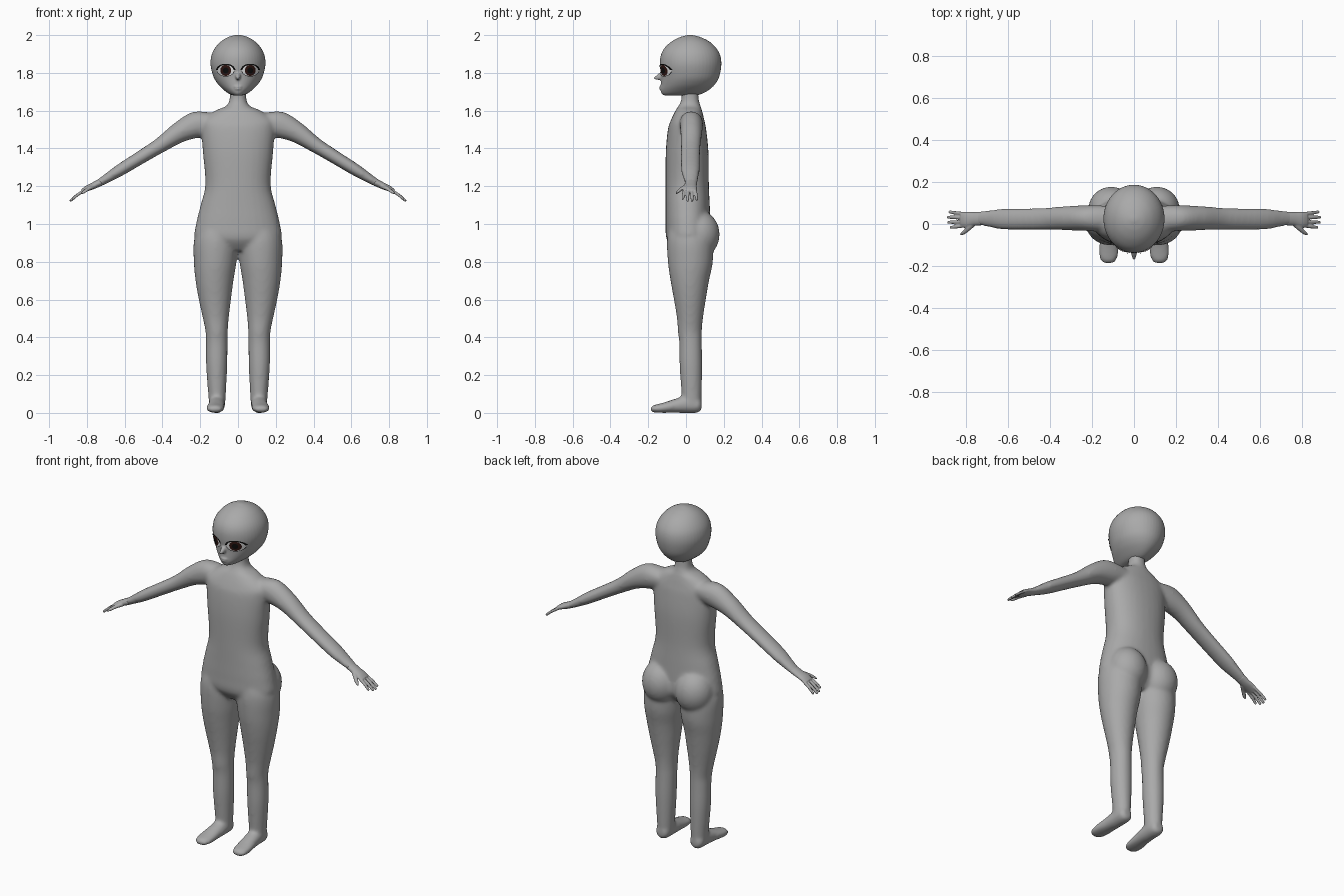
import bpy
import bmesh
from math import sin, cos, pi, radians
from mathutils import Vector
from mathutils.bvhtree import BVHTree

if "Cube" in bpy.data.objects:
    bpy.data.objects.remove(bpy.data.objects["Cube"], do_unlink=True)

X, Y, Z = Vector((1, 0, 0)), Vector((0, 1, 0)), Vector((0, 0, 1))


def material(name, color, rough=0.6):
    m = bpy.data.materials.new(name)
    m.use_nodes = True
    m.diffuse_color = (*color, 1)
    bsdf = m.node_tree.nodes["Principled BSDF"]
    bsdf.inputs["Base Color"].default_value = (*color, 1)
    bsdf.inputs["Roughness"].default_value = rough
    return m


SKIN = material("clay grey", (0.4, 0.4, 0.4))
WHITE = material("eye white", (0.8, 0.8, 0.8))
BROWN = material("iris brown", (0.03, 0.008, 0.006))
BLACK = material("lash black", (0.004, 0.004, 0.004))


def smooth_stations(st, steps=5):
    """Catmull-Rom curve through the stations."""
    out = []
    for i in range(len(st) - 1):
        quad = (st[max(i - 1, 0)], st[i], st[i + 1], st[min(i + 2, len(st) - 1)])
        for k in range(steps):
            t = k / steps
            out.append([b + 0.5 * t * (c - a + t * (2*a - 5*b + 4*c - d + t * (3*(b - c) + d - a)))
                        for a, b, c, d in zip(*quad)])
    return out + [list(st[-1])]


def loft(bm, stations, u, v, mirror=False, power=1.0, sides=32):
    """Closed skin over rings (cx, cy, cz, half size on u, half size on v)."""
    for side in ((1, -1) if mirror else (1,)):
        rings = []
        for cx, cy, cz, a, b in smooth_stations(stations):
            ring = []
            for i in range(sides):
                t = 2 * pi * i / sides
                c, s = cos(t), sin(t)
                c = abs(c) ** power * (1 if c > 0 else -1)
                s = abs(s) ** power * (1 if s > 0 else -1)
                p = Vector((cx, cy, cz)) + u * (a * c) + v * (b * s)
                p.x *= side
                ring.append(bm.verts.new(p))
            rings.append(ring)
        for r, q in zip(rings, rings[1:]):
            for i in range(sides):
                j = (i + 1) % sides
                bm.faces.new((r[i], r[j], q[j], q[i]))
        bm.faces.new(rings[0])
        bm.faces.new(rings[-1])


def slab(z, x0, x1, front, back):
    """Horizontal ring from its extents."""
    return ((x0 + x1) / 2, (front + back) / 2, z, (x1 - x0) / 2, (back - front) / 2)


def add_object(name, bm, mat):
    mesh = bpy.data.meshes.new(name)
    bm.to_mesh(mesh)
    bm.free()
    mesh.materials.append(mat)
    for p in mesh.polygons:
        p.use_smooth = True
    obj = bpy.data.objects.new(name, mesh)
    bpy.context.collection.objects.link(obj)
    return obj


def blended(name, bm, voxel, rounds):
    """Fuse overlapping parts into one soft skin."""
    bmesh.ops.recalc_face_normals(bm, faces=bm.faces)
    obj = add_object(name, bm, SKIN)
    rm = obj.modifiers.new("fuse", "REMESH")
    rm.mode = "VOXEL"
    rm.voxel_size = voxel
    rm.use_smooth_shade = True
    sm = obj.modifiers.new("soften", "SMOOTH")
    sm.factor, sm.iterations = 0.5, rounds
    return obj


# Body: torso with neck
bm = bmesh.new()
torso = [(1.73, .043, -.025, .063), (1.66, .045, -.025, .068), (1.625, .062, -.04, .077),
         (1.6, .12, -.056, .085), (1.55, .19, -.08, .097), (1.5, .195, -.096, .107),
         (1.38, .186, -.107, .119), (1.21, .173, -.108, .121), (1.1, .198, -.108, .126),
         (1.0, .222, -.108, .13), (.92, .225, -.103, .13), (.86, .13, -.06, .09)]
loft(bm, [slab(z, -w, w, f, b) for z, w, f, b in torso], X, Y, power=.9)

# Body: legs
leg = [(1.02, .03, .19, -.08, .1), (.92, .0, .232, -.1, .14), (.8, .008, .234, -.096, .142),
       (.7, .024, .225, -.082, .122), (.6, .037, .208, -.064, .105), (.5, .049, .186, -.048, .09),
       (.43, .054, .172, -.043, .084), (.37, .055, .17, -.036, .084), (.25, .057, .169, -.034, .086),
       (.1, .064, .158, -.024, .083), (.04, .068, .154, -.02, .08)]
loft(bm, [slab(*s) for s in leg], X, Y, mirror=True)

# Body: buttocks
for side in (1, -1):
    ball = bmesh.ops.create_uvsphere(bm, u_segments=32, v_segments=20, radius=1)["verts"]
    for v in ball:
        v.co = Vector((v.co.x * .11 + side * .108, v.co.y * .108 + .07, v.co.z * .125 + .945))

# Body: feet
foot = [(.113, .083, .04, .02, .02), (.112, .065, .043, .04, .042), (.112, 0, .045, .043, .046),
        (.115, -.06, .037, .045, .037), (.12, -.12, .027, .049, .027),
        (.122, -.165, .022, .042, .021), (.122, -.189, .019, .024, .013)]
loft(bm, foot, X, Z, mirror=True)

# Body: arms
across = Vector((.506, 0, .862))
arm = [(.1, .025, 1.54, .06, .055), (.2, .028, 1.53, .062, .074), (.307, .028, 1.487, .058, .056),
       (.41, .025, 1.418, .053, .041), (.5, .023, 1.362, .052, .036), (.625, .023, 1.285, .05, .032),
       (.7, .026, 1.238, .039, .024), (.755, .026, 1.206, .03, .018)]
loft(bm, arm, Y, across, mirror=True)
blended("body", bm, .01, 8)

# Hands: palm, four fingers and thumb
bm = bmesh.new()
palm = [(.725, .026, 1.222, .033, .02), (.765, .024, 1.203, .033, .018),
        (.8, .02, 1.188, .038, .015), (.825, .02, 1.174, .034, .01)]
loft(bm, palm, Y, across, mirror=True, sides=20)
for i, reach in enumerate((.06, .072, .074, .066)):
    y, spread = -.009 + .0195 * i, (i - 1.5) * .005
    finger = [(.805, y, 1.183, .008, .008),
              (.815 + reach * .5, y + spread * .5, 1.178 - reach * .34, .0085, .008),
              (.815 + reach * .95, y + spread, 1.178 - reach * .72, .0075, .007),
              (.815 + reach * 1.02, y + spread, 1.178 - reach * .78, .004, .004)]
    loft(bm, finger, Y, Vector((.57, 0, .82)), mirror=True, sides=12)
thumb = [(.765, .005, 1.2, .016, .014), (.79, -.022, 1.188, .012, .011),
         (.813, -.042, 1.172, .01, .009), (.828, -.052, 1.162, .005, .005)]
loft(bm, thumb, Vector((.8, .6, 0)), Z, mirror=True, sides=12)
blended("hands", bm, .004, 3)

# Head: skull and jaw
bm = bmesh.new()
skull = [(1.68, .02, -.112, .045), (1.688, .046, -.128, .082), (1.71, .076, -.135, .122),
         (1.74, .106, -.133, .154), (1.78, .13, -.132, .176), (1.84, .145, -.138, .187),
         (1.89, .141, -.134, .182), (1.93, .123, -.115, .161), (1.965, .092, -.078, .125),
         (1.988, .056, -.035, .08), (1.998, .025, .0, .045), (2.001, .006, .015, .027)]
loft(bm, [slab(z, -w, w, f, b) for z, w, f, b in skull], X, Y, sides=48)

# Head: nose and lips
loft(bm, [(0, -.11, 1.79, .022, .028), (0, -.14, 1.781, .014, .019),
          (0, -.16, 1.774, .009, .01), (0, -.17, 1.771, .004, .004)], X, Z, sides=16)
for z, w in ((1.7265, .022), (1.7155, .018)):
    lip = bmesh.ops.create_uvsphere(bm, u_segments=16, v_segments=10, radius=1)["verts"]
    for v in lip:
        v.co = Vector((v.co.x * w, v.co.y * .008 - .133, v.co.z * .006 + z))
head = blended("head", bm, .005, 3)

# Face surface lookup for the painted eye plates
deps = bpy.context.evaluated_depsgraph_get()
probe = bmesh.new()
probe.from_mesh(head.evaluated_get(deps).to_mesh())
face = BVHTree.FromBMesh(probe)
probe.free()


def plate(name, shape, mat, lift, nu=32, nv=5):
    """Thin patch laid on the face; shape(u, v) gives x and z."""
    bm = bmesh.new()
    grid = []
    for j in range(nv + 1):
        row = []
        for i in range(nu + 1):
            x, z = shape(i / nu, j / nv)
            hit = face.ray_cast(Vector((x, -1, z)), Y)[0]
            row.append(bm.verts.new((x, hit.y - lift, z)))
        grid.append(row)
    for r, q in zip(grid, grid[1:]):
        for i in range(nu):
            bm.faces.new((r[i], r[i + 1], q[i + 1], q[i]))
    bmesh.ops.remove_doubles(bm, verts=bm.verts, dist=1e-5)
    bm.normal_update()
    flip = [f for f in bm.faces if f.normal.y > 0]
    bmesh.ops.reverse_faces(bm, faces=flip)
    add_object(name, bm, mat)


def arc(cx, rx, rz, start, end, inner, outer):
    """Elliptical ring segment around an eye centre."""
    def shape(u, v):
        t = radians(start + (end - start) * u)
        k = inner + (outer - inner) * v
        return cx + rx * k * cos(t), 1.813 + rz * k * sin(t)
    return shape


# Eyes
for side, label in ((1, "left"), (-1, "right")):
    cx = side * .065
    plate(label + "_eye_white", arc(cx, .045, .031, 0, 360, 0, 1), WHITE, .002)
    plate(label + "_iris", arc(cx, .029, .029, 0, 360, 0, 1), BROWN, .004)
    plate(label + "_pupil", arc(cx, .015, .016, 0, 360, 0, 1), BLACK, .0055)
    plate(label + "_upper_lash", arc(cx, .045, .031, 5, 175, .93, 1.14), BLACK, .006)
    plate(label + "_lower_lash", arc(cx, .045, .031, 190, 350, .97, 1.04), BLACK, .005)
